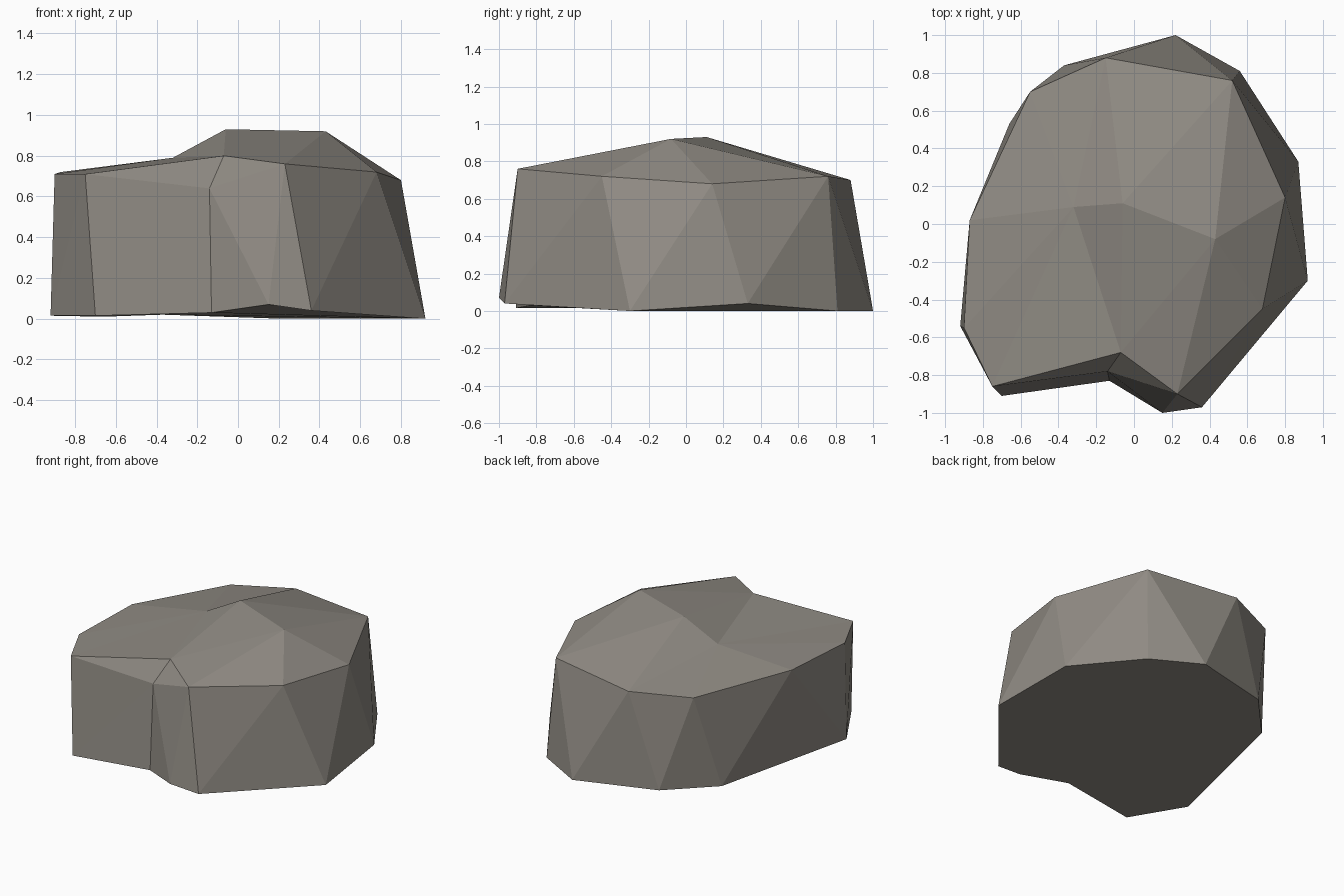
import bpy
import bmesh

if "Cube" in bpy.data.objects:
    bpy.data.objects.remove(bpy.data.objects["Cube"])

# Rock outline: upper rim (with the notch corner), crown ridge and base ring
RIM = [(-.75, -.86, .71), (-.14, -.78, .64), (.23, -.90, .76), (.68, -.45, .72),
       (.80, .14, .68), (.52, .76, .72), (-.15, .88, .70), (-.55, .70, .69),
       (-.87, .02, .72), (-.90, -.55, .71)]
NOTCH_TOP = (-.07, -.68, .80)
RIDGE = [(.43, -.08, .92), (-.06, .11, .93), (-.32, .09, .79)]
BASE = [(-.70, -.91, .015), (-.13, -.83, .03), (.15, -1.0, .07), (.36, -.97, .04),
        (.92, -.30, 0), (.87, .33, .04), (.56, .81, 0), (.22, 1.0, 0),
        (-.37, .84, .02), (-.66, .53, .01), (-.92, -.54, .015)]

bm = bmesh.new()


def ring(points):
    return [bm.verts.new(p) for p in points]


def zip_rings(a, b, steps):
    """Stitch two closed loops with triangles; A / B says which loop advances."""
    i = j = 0
    for s in steps:
        p, q = a[i % len(a)], b[j % len(b)]
        if s == "A":
            i += 1
            r = a[i % len(a)]
        else:
            j += 1
            r = b[j % len(b)]
        bm.faces.new((p, q, r))


rim, ridge, base = ring(RIM), ring(RIDGE), ring(BASE)
notch_top = bm.verts.new(NOTCH_TOP)

# Side facets
zip_rings(rim, base, "ABBABABABABBABABABAAB")
# Small facets of the notch
bm.faces.new((rim[0], rim[1], notch_top))
bm.faces.new((rim[1], rim[2], notch_top))
# Crown, climbing to the ridge and back along it
crown = [notch_top] + rim[2:] + [rim[0]]
zip_rings(crown, [ridge[0], ridge[1], ridge[2], ridge[1]], "AAAABABAAAAABB")
# Underside
bm.faces.new(base)
bmesh.ops.recalc_face_normals(bm, faces=bm.faces)

mesh = bpy.data.meshes.new("rock")
bm.to_mesh(mesh)
bm.free()
rock = bpy.data.objects.new("rock", mesh)
bpy.context.collection.objects.link(rock)

stone = bpy.data.materials.new("warm grey stone")
stone.diffuse_color = (.28, .26, .23, 1)
stone.use_nodes = True
stone.node_tree.nodes["Principled BSDF"].inputs["Base Color"].default_value = stone.diffuse_color
mesh.materials.append(stone)
